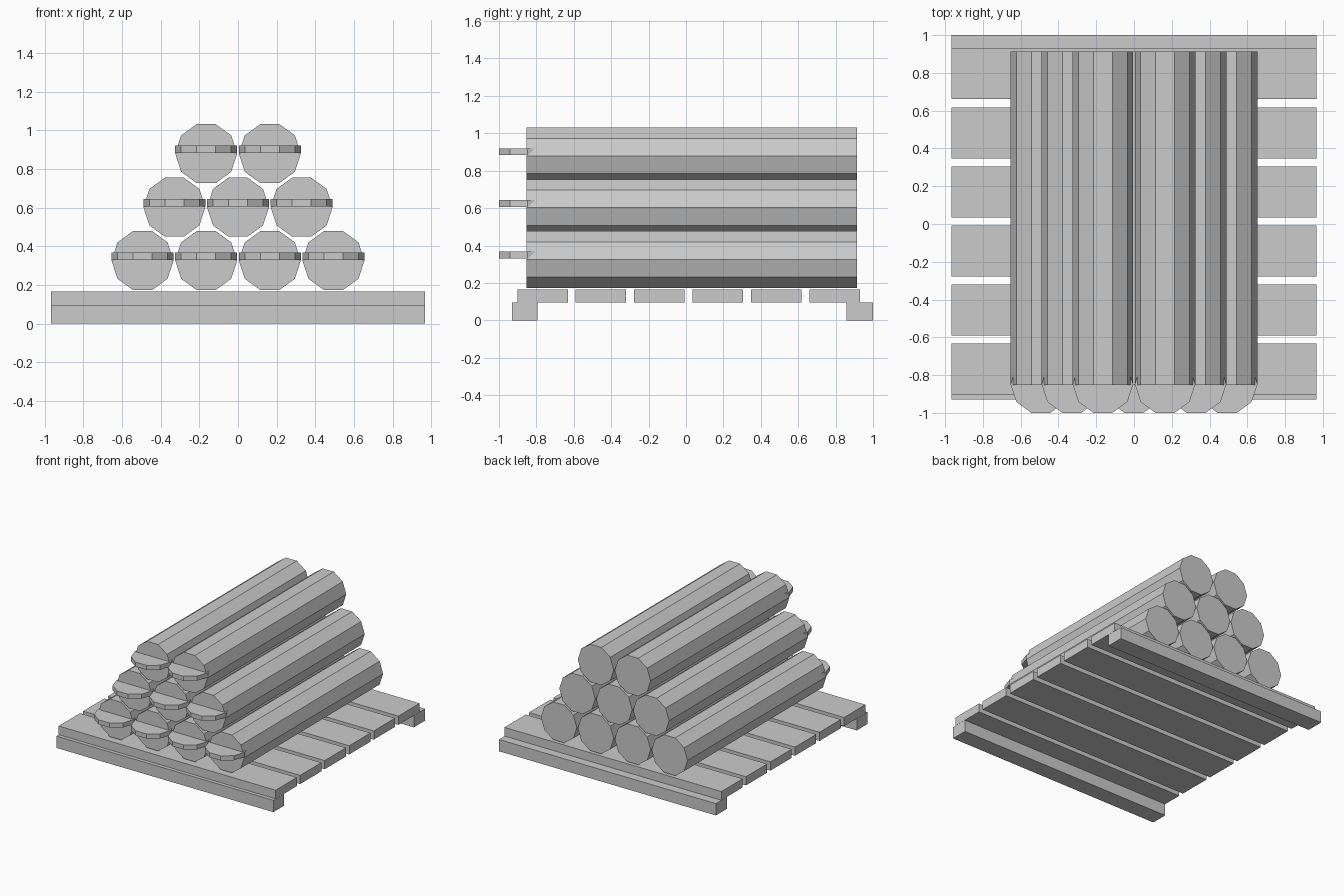
import bpy
from math import pi

if "Cube" in bpy.data.objects:
    bpy.data.objects.remove(bpy.data.objects["Cube"])

R = 0.16          # log radius
SIDES = 10


def box(name, lo, hi):
    bpy.ops.mesh.primitive_cube_add(size=1, location=[(a + b) / 2 for a, b in zip(lo, hi)])
    ob = bpy.context.object
    ob.name = name
    ob.scale = [b - a for a, b in zip(lo, hi)]
    bpy.ops.object.transform_apply(location=False, rotation=False, scale=True)
    return ob


def decagon(name, depth, loc, along_y):
    # the default vertex sits on +y; turn it so corners point to +x and -x
    bpy.ops.mesh.primitive_cylinder_add(vertices=SIDES, radius=R, depth=depth)
    ob = bpy.context.object
    ob.name = name
    ob.rotation_euler = (0, 0, pi / 2)
    bpy.ops.object.transform_apply(location=False, rotation=True, scale=False)
    if along_y:
        ob.rotation_euler = (pi / 2, 0, 0)
        bpy.ops.object.transform_apply(location=False, rotation=True, scale=False)
    ob.location = loc
    return ob


# pallet runners
box("front_runner", (-0.967, -0.93, 0), (0.967, -0.793, 0.095))
box("back_runner", (-0.967, 0.858, 0), (0.967, 1.0, 0.095))

# pallet slats
for i in range(6):
    y = -0.902 + i * 0.3125
    box(f"slat_{i + 1}", (-0.967, y, 0.096), (0.967, y + 0.27, 0.166))

# stacked logs, each with a flat disc let into its front end
y0, y1 = -0.853, 0.914
for row, (count, z) in enumerate([(4, 0.326), (3, 0.602), (2, 0.879)]):
    for i in range(count):
        x = (i - (count - 1) / 2) * 0.329
        decagon(f"log_{row + 1}_{i + 1}", y1 - y0, (x, (y0 + y1) / 2, z), True)
        decagon(f"end_disc_{row + 1}_{i + 1}", 0.037, (x, -0.848, z + 0.0225), False)
